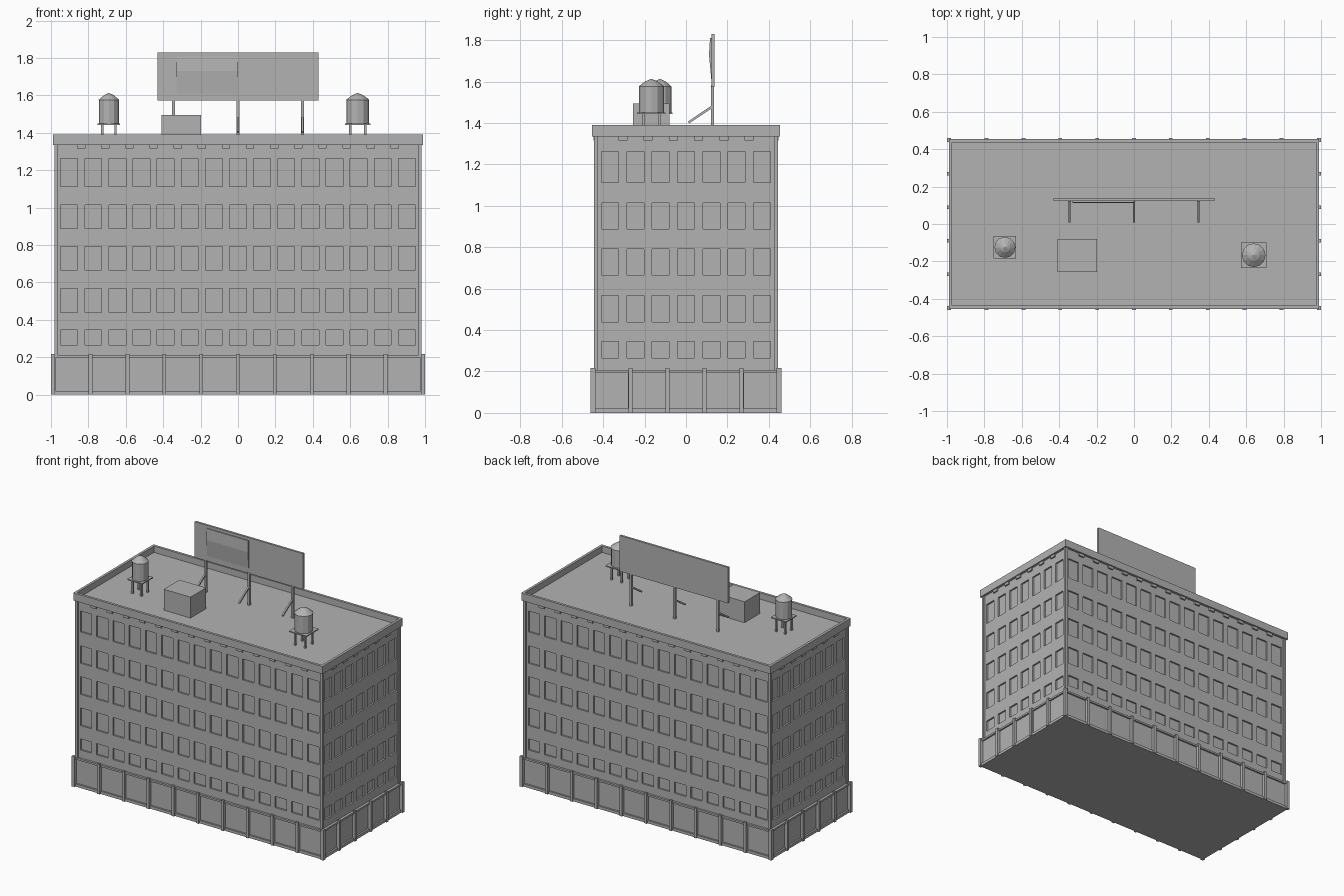
import bpy, bmesh, math
from mathutils import Vector, Matrix

if "Cube" in bpy.data.objects:
    bpy.data.objects.remove(bpy.data.objects["Cube"])

grey = bpy.data.materials.new("concrete grey")
grey.diffuse_color = (0.45, 0.45, 0.45, 1)
grey.use_nodes = True
grey.node_tree.nodes["Principled BSDF"].inputs["Base Color"].default_value = grey.diffuse_color


def finish(bm, name):
    me = bpy.data.meshes.new(name)
    bm.to_mesh(me)
    bm.free()
    me.materials.append(grey)
    ob = bpy.data.objects.new(name, me)
    bpy.context.collection.objects.link(ob)
    return ob


def add_box(bm, lo, hi):
    lo, hi = Vector(lo), Vector(hi)
    m = Matrix.Translation((lo + hi) / 2) @ Matrix.Diagonal((*(hi - lo), 1))
    bmesh.ops.create_cube(bm, size=1, matrix=m)


def boxes(name, items):
    bm = bmesh.new()
    for lo, hi in items:
        add_box(bm, lo, hi)
    return finish(bm, name)


def beam(bm, a, b, t):
    a, b = Vector(a), Vector(b)
    d = b - a
    m = (Matrix.Translation((a + b) / 2) @ d.to_track_quat('Z', 'Y').to_matrix().to_4x4()
         @ Matrix.Diagonal((t, t, d.length, 1)))
    bmesh.ops.create_cube(bm, size=1, matrix=m)


def cuts(half, n, pitch, width):
    """Edges of n evenly spaced openings along a wall."""
    c = [(i - (n - 1) / 2) * pitch for i in range(n)]
    return [-half] + [e for x in c for e in (x - width / 2, x + width / 2)] + [half]


def walls(name, hx, hy, zs, front, side, depth, floor=False):
    """Four walls whose odd grid cells are recessed openings, closed on top."""
    bm = bmesh.new()
    for k in range(4):
        us, out = (front, hy) if k % 2 == 0 else (side, hx)
        rot = Matrix.Rotation(k * math.pi / 2, 3, 'Z')

        def quad(*pts):
            bm.faces.new([bm.verts.new(rot @ Vector((u, -out + d, z))) for u, z, d in pts])

        for i in range(len(us) - 1):
            for j in range(len(zs) - 1):
                a, b, c, e = us[i], us[i + 1], zs[j], zs[j + 1]
                ring = [(a, c), (b, c), (b, e), (a, e)]
                hole = i % 2 and j % 2
                quad(*[(u, z, depth if hole else 0) for u, z in ring])
                if hole:
                    for (u, z), (v, w) in zip(ring, ring[1:] + ring[:1]):
                        quad((u, z, 0), (v, w, 0), (v, w, depth), (u, z, depth))
    corners = [(-hx, -hy), (hx, -hy), (hx, hy), (-hx, hy)]
    bm.faces.new([bm.verts.new((x, y, zs[-1])) for x, y in corners])
    if floor:
        bm.faces.new([bm.verts.new((x, y, zs[0])) for x, y in reversed(corners)])
    bmesh.ops.remove_doubles(bm, verts=bm.verts, dist=1e-5)
    return finish(bm, name)


ROOF = 1.345

# Ground storey with large recessed panels
walls("ground_storey", 0.99, 0.45, [0, 0.02, 0.195, 0.208],
      cuts(0.99, 10, 0.197, 0.178), cuts(0.45, 5, 0.179, 0.158), 0.012, True)

# Ground storey piers and corner blocks
piers = []
for i in range(9):
    x = (i - 4) * 0.197
    for s in (-1, 1):
        y = sorted((s * 0.445, s * 0.46))
        piers.append(((x - 0.01, y[0], 0), (x + 0.01, y[1], 0.217)))
for i in range(4):
    y = (i - 1.5) * 0.179
    for s in (-1, 1):
        x = sorted((s * 0.985, s * 1.0))
        piers.append(((x[0], y - 0.01, 0), (x[1], y + 0.01, 0.217)))
for sx in (-1, 1):
    for sy in (-1, 1):
        x, y = sorted((sx * 0.978, sx)), sorted((sy * 0.438, sy * 0.46))
        piers.append(((x[0], y[0], 0), (x[1], y[1], 0.217)))
boxes("ground_piers", piers)

# Upper storeys with five rows of recessed windows
walls("upper_storeys", 0.972, 0.435,
      [0.2, 0.265, 0.345, 0.44, 0.567, 0.665, 0.792, 0.888, 1.013, 1.113, 1.263, ROOF],
      cuts(0.972, 15, 0.129, 0.09), cuts(0.435, 7, 0.122, 0.082), 0.012)

# Corner pilasters
pil = []
for sx in (-1, 1):
    for sy in (-1, 1):
        x, y = sorted((sx * 0.962, sx * 0.982)), sorted((sy * 0.425, sy * 0.445))
        pil.append(((x[0], y[0], 0.2), (x[1], y[1], 1.34)))
boxes("corner_pilasters", pil)

# Corbels under the parapet, between the windows
corb = []
for s in (-1, 1):
    y, x = sorted((s * 0.43, s * 0.446)), sorted((s * 0.968, s * 0.982))
    for i in range(14):
        c = (i - 6.5) * 0.129
        corb.append(((c - 0.022, y[0], 1.315), (c + 0.022, y[1], 1.34)))
    for i in range(6):
        c = (i - 2.5) * 0.122
        corb.append(((x[0], c - 0.022, 1.315), (x[1], c + 0.022, 1.34)))
boxes("corbels", corb)

# Parapet: square frame around the roof
bm = bmesh.new()
prof = [(0, 1.335), (0, 1.39), (0.018, 1.39), (0.018, 1.335)]
rings = [[bm.verts.new((sx * (0.99 - d), sy * (0.455 - d), z))
          for sx, sy in ((-1, -1), (1, -1), (1, 1), (-1, 1))] for d, z in prof]
for a, b in zip(rings, rings[1:] + rings[:1]):
    for i in range(4):
        j = (i + 1) % 4
        bm.faces.new((a[i], a[j], b[j], b[i]))
finish(bm, "parapet")

# Stair hut
boxes("stair_hut", [((-0.41, -0.257, ROOF - 0.01), (-0.197, -0.08, 1.495))])

# Billboard with posts and braces
boxes("billboard", [((-0.43, 0.122, 1.573), (0.43, 0.138, 1.83))])
bm = bmesh.new()
for x in (-0.345, 0, 0.345):
    beam(bm, (x, 0.128, ROOF - 0.01), (x, 0.128, 1.58), 0.015)
    beam(bm, (x, 0.128, 1.48), (x, 0.012, 1.402), 0.011)
finish(bm, "billboard_frame")

# Loose sheet on the billboard front
bm = bmesh.new()
sheet = [(0.123, 1.81), (0.116, 1.81), (0.111, 1.73), (0.123, 1.60)]
ends = [[bm.verts.new((x, y, z)) for y, z in sheet] for x in (-0.33, 0.0)]
for i in range(4):
    j = (i + 1) % 4
    bm.faces.new((ends[0][i], ends[0][j], ends[1][j], ends[1][i]))
bm.faces.new(ends[0][::-1])
bm.faces.new(ends[1])
bmesh.ops.recalc_face_normals(bm, faces=bm.faces)
finish(bm, "billboard_sheet")


# Water tanks on legged platforms
def water_tank(name, cx, cy, r, p):
    bm = bmesh.new()
    for r1, r2, z1, z2 in ((r, r, 1.45, 1.575), (r * 1.04, r * 0.5, 1.575, 1.6),
                           (r * 0.5, 0, 1.6, 1.613)):
        bmesh.ops.create_cone(bm, cap_ends=True, segments=12, radius1=r1, radius2=r2,
                              depth=z2 - z1, matrix=Matrix.Translation((cx, cy, (z1 + z2) / 2)))
    add_box(bm, (cx - p, cy - p, 1.442), (cx + p, cy + p, 1.45))
    for sx in (-1, 1):
        for sy in (-1, 1):
            x, y = cx + sx * r * 0.65, cy + sy * r * 0.65
            beam(bm, (x, y, ROOF - 0.01), (x, y, 1.445), 0.013)
    finish(bm, name)


water_tank("left_water_tank", -0.69, -0.125, 0.054, 0.06)
water_tank("right_water_tank", 0.64, -0.167, 0.061, 0.069)
